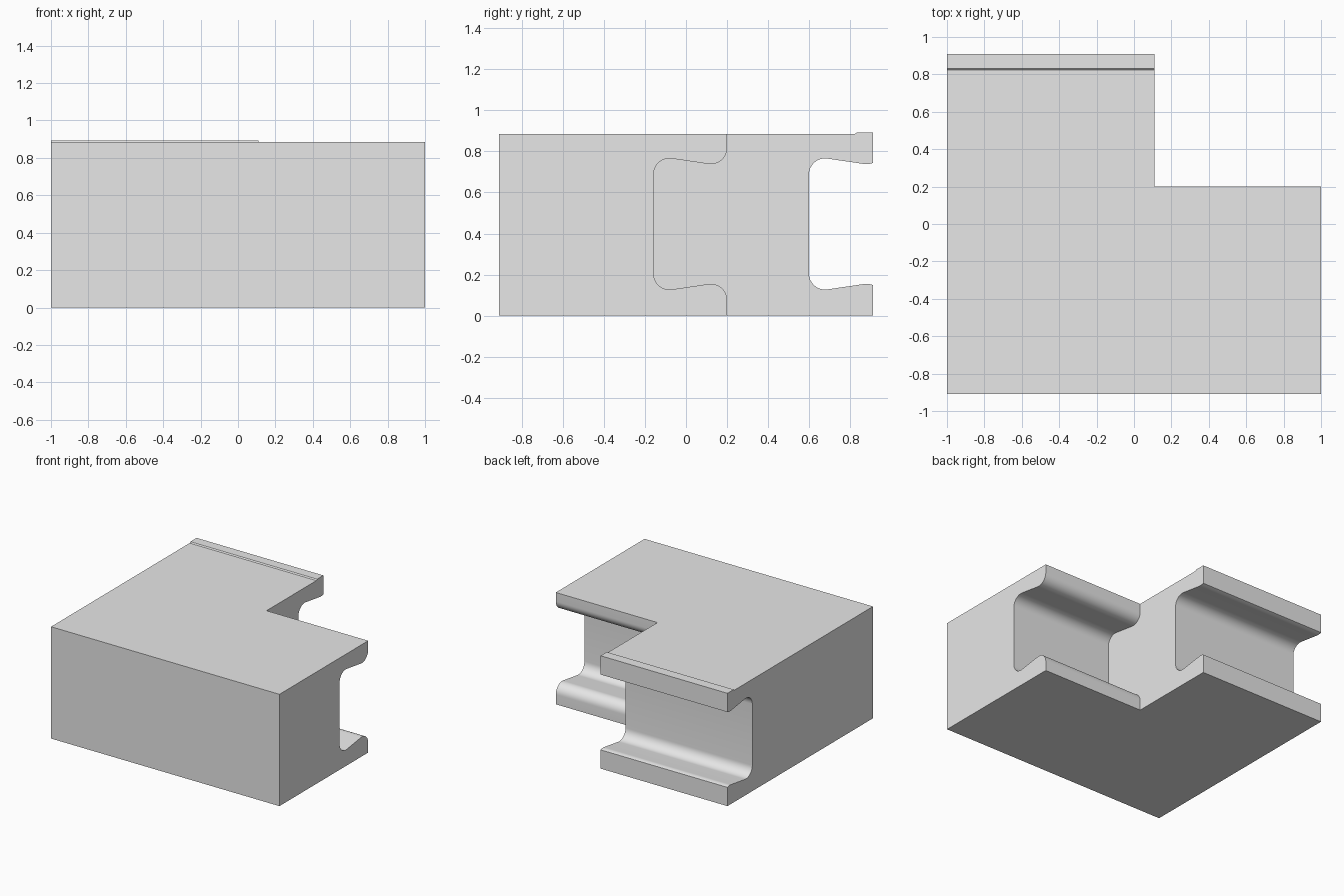
import bpy, bmesh
from math import sin, cos, acos, radians

cube = bpy.data.objects.get("Cube")
if cube:
    bpy.data.objects.remove(cube, do_unlink=True)

HALF = 0.91            # half depth
NOTCH_X, NOTCH_Y = 0.11, 0.2
TOP, RIM = 0.885, 0.893
R, SLOPE = 0.078, 8.4  # channel fillet radius and flank slope in degrees


def arc(cy, cz, start, end, steps=12):
    angles = [radians(start + (end - start) * i / steps) for i in range(steps + 1)]
    return [(cy + R * cos(a), cz + R * sin(a)) for a in angles]


def channel(wall, lip_start):
    """Channel outline from the lower lip, round the back wall, to the upper lip."""
    lower = arc(wall + 0.28, 0.077, lip_start, 90 + SLOPE)
    lower += arc(wall + R, 0.205, 270 + SLOPE, 180)
    return lower + [(y, RIM - z) for y, z in reversed(lower)]


# Long arm's channel is cut off by the back plane part way round its lip
long_wall = 0.599
lip_angle = acos((HALF - long_wall - 0.28) / R) * 180 / 3.14159265
long_channel = channel(long_wall, lip_angle)
short_channel = channel(NOTCH_Y - 0.358, 0)

# Cross-sections in (y, z)
front = [(-HALF, TOP), (-HALF, 0)]
long_tail = ([(NOTCH_Y, 0), (HALF, 0)] + long_channel +
             [(HALF, RIM), (0.832, RIM), (0.823, TOP), (NOTCH_Y, TOP)])
long_section = front + long_tail
short_section = front + [(NOTCH_Y, 0)] + short_channel + [(NOTCH_Y, TOP)]
step_section = long_tail + short_channel[::-1]

bm = bmesh.new()


def cap(section, x):
    return bm.faces.new([bm.verts.new((x, y, z)) for y, z in section])


def walls(section, x0, x1):
    for (ya, za), (yb, zb) in zip(section, section[1:] + section[:1]):
        bm.faces.new([bm.verts.new(p) for p in
                      ((x0, ya, za), (x1, ya, za), (x1, yb, zb), (x0, yb, zb))])


# Two arms, their end faces, and the exposed step between them
walls(long_section, -1, NOTCH_X)
walls(short_section, NOTCH_X, 1)
cap(long_section, -1)
cap(short_section, 1)
cap(step_section, NOTCH_X)
bmesh.ops.remove_doubles(bm, verts=bm.verts, dist=0.0001)
bmesh.ops.recalc_face_normals(bm, faces=bm.faces)
bmesh.ops.dissolve_limit(bm, angle_limit=radians(0.3), verts=bm.verts, edges=bm.edges)

mesh = bpy.data.meshes.new("stepped_block")
bm.to_mesh(mesh)
bm.free()
block = bpy.data.objects.new("stepped_block", mesh)
bpy.context.collection.objects.link(block)

# Plain grey
grey = bpy.data.materials.new("light_grey")
grey.use_nodes = True
colour = (0.8, 0.8, 0.8, 1)
grey.diffuse_color = colour
grey.node_tree.nodes["Principled BSDF"].inputs["Base Color"].default_value = colour
mesh.materials.append(grey)

# Smooth fillets, sharp corners
bpy.ops.object.select_all(action='DESELECT')
block.select_set(True)
bpy.context.view_layer.objects.active = block
bpy.ops.object.shade_smooth_by_angle(angle=radians(30))
